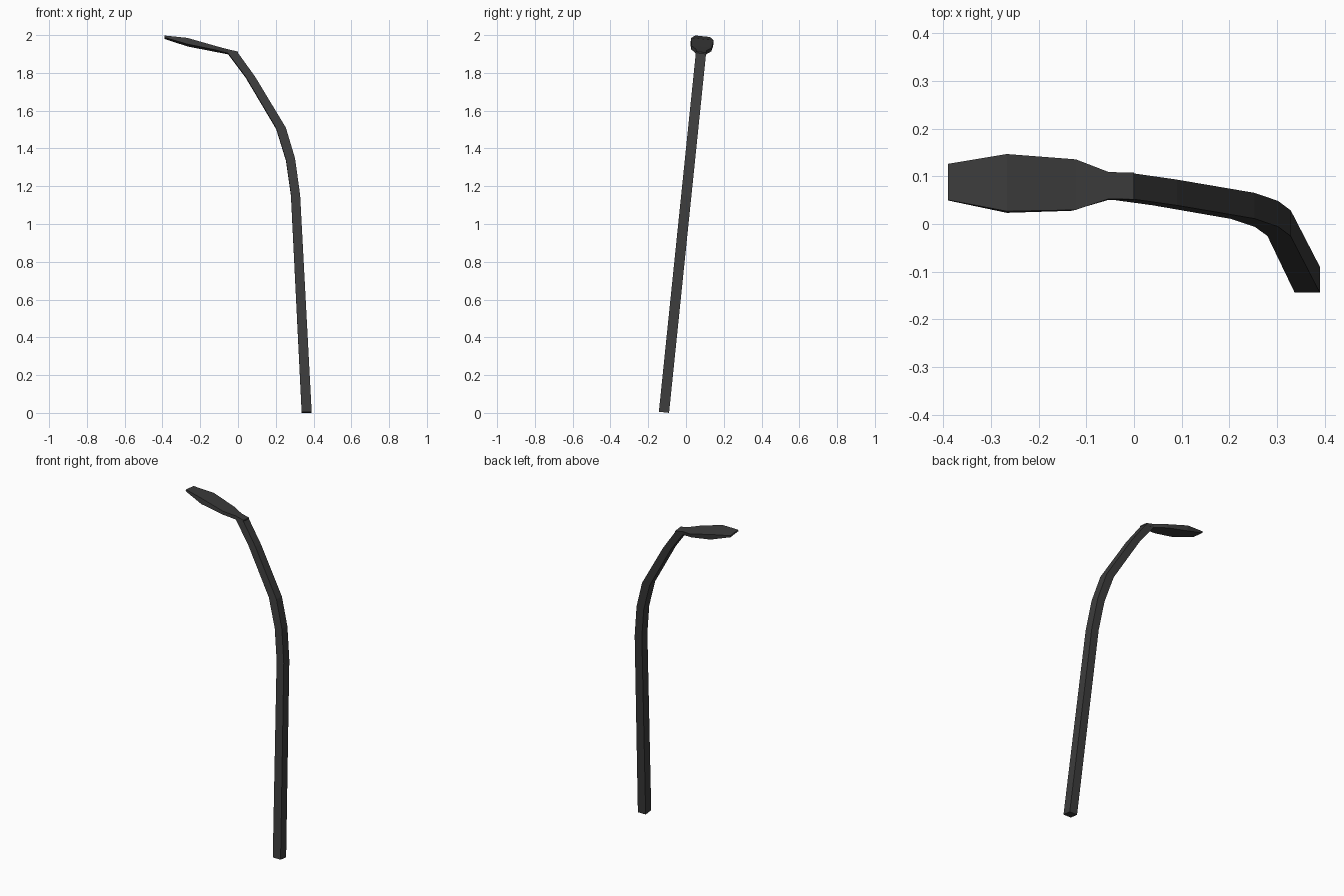
import bpy, bmesh

if "Cube" in bpy.data.objects:
    bpy.data.objects.remove(bpy.data.objects["Cube"])

LEAN = 0.103  # the whole lamp leans towards +y as it rises

mat = bpy.data.materials.new("dark_metal")
mat.diffuse_color = (0.045, 0.045, 0.045, 1)
mat.use_nodes = True
mat.node_tree.nodes["Principled BSDF"].inputs["Base Color"].default_value = mat.diffuse_color


def loft(name, stations):
    """Skin four-sided sections: (xa, za, xb, zb, half_width in y)."""
    bm = bmesh.new()
    rings = []
    for xa, za, xb, zb, w in stations:
        ring = []
        for x, z, s in ((xa, za, -1), (xa, za, 1), (xb, zb, 1), (xb, zb, -1)):
            ring.append(bm.verts.new((x, -0.117 + LEAN * z + s * w, z - LEAN * s * w)))
        rings.append(ring)
    for a, b in zip(rings, rings[1:]):
        for i in range(4):
            j = (i + 1) % 4
            bm.faces.new((a[i], a[j], b[j], b[i]))
    bm.faces.new(rings[0])
    bm.faces.new(rings[-1])
    bmesh.ops.recalc_face_normals(bm, faces=bm.faces)
    mesh = bpy.data.meshes.new(name)
    bm.to_mesh(mesh)
    bm.free()
    mesh.materials.append(mat)
    obj = bpy.data.objects.new(name, mesh)
    bpy.context.collection.objects.link(obj)
    return obj


# Square post bending over into the arm
loft("post", [
    (0.337, 0.003, 0.390, 0.003, 0.027),
    (0.280, 1.155, 0.329, 1.150, 0.027),
    (0.254, 1.337, 0.302, 1.345, 0.027),
    (0.202, 1.505, 0.253, 1.508, 0.027),
    (0.040, 1.778, 0.090, 1.778, 0.027),
    (-0.053, 1.902, 0.000, 1.903, 0.027),
])

# Flat lamp head, top edge then bottom edge of each section
loft("lamp_head", [
    (-0.390, 1.994, -0.390, 1.984, 0.038),
    (-0.267, 1.979, -0.267, 1.946, 0.060),
    (-0.122, 1.938, -0.132, 1.919, 0.053),
    (-0.053, 1.922, -0.053, 1.901, 0.028),
    (0.000, 1.910, 0.000, 1.899, 0.028),
])
